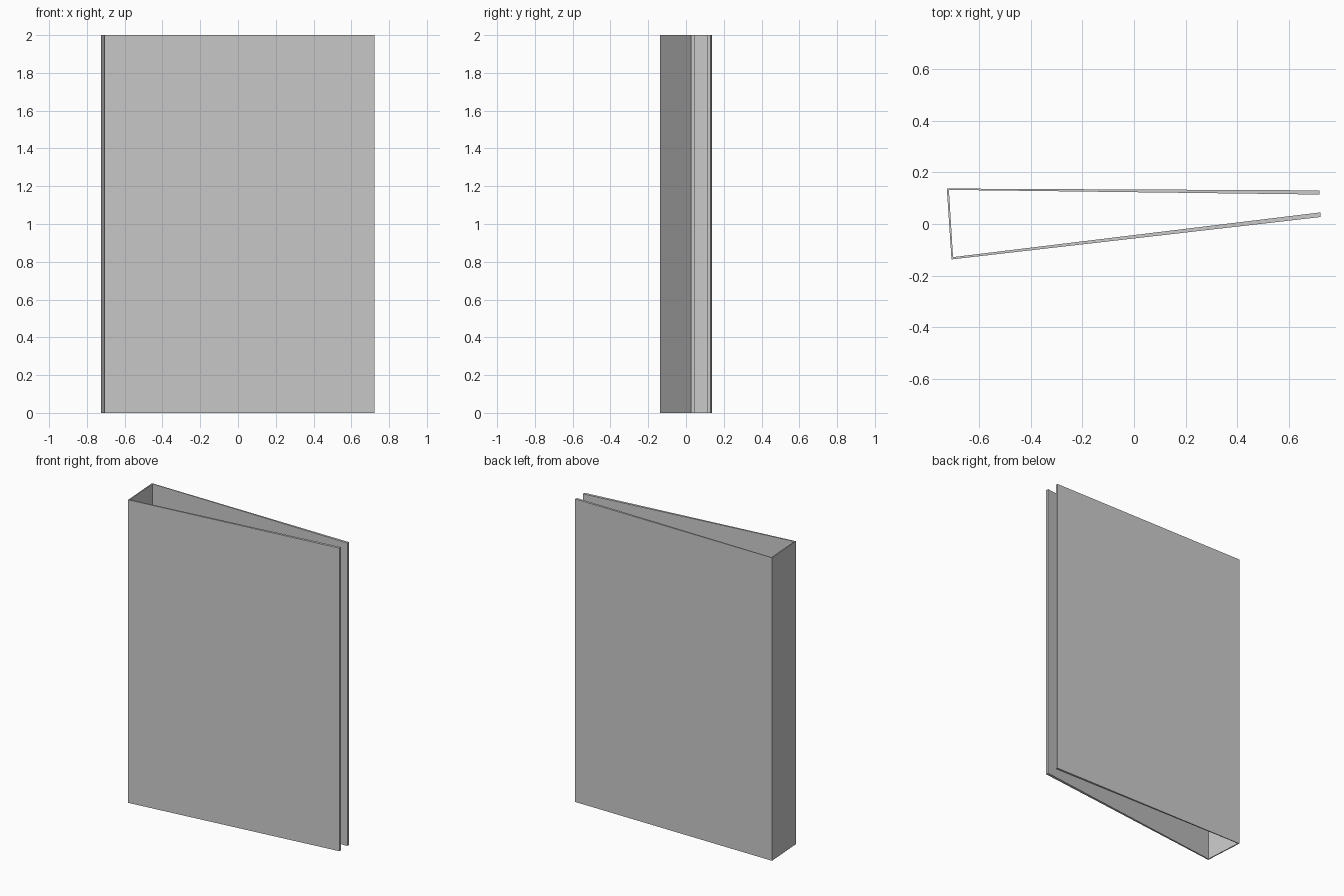
import bpy, bmesh

if "Cube" in bpy.data.objects:
    bpy.data.objects.remove(bpy.data.objects["Cube"])

HEIGHT = 2.0

# C-shaped cross-section seen from above: outer outline, then inner outline
outer = [(0.722, 0.027), (-0.706, -0.137), (-0.724, 0.137), (0.718, 0.130)]
inner = [(0.718, 0.114), (-0.716, 0.132), (-0.700, -0.128), (0.722, 0.045)]

# Folded cover: front board, spine and back board as one extruded shell
bm = bmesh.new()
base = bm.faces.new([bm.verts.new((x, y, 0)) for x, y in outer + inner])
ext = bmesh.ops.extrude_face_region(bm, geom=[base])
top = [v for v in ext["geom"] if isinstance(v, bmesh.types.BMVert)]
bmesh.ops.translate(bm, verts=top, vec=(0, 0, HEIGHT))

# Split the concave rims into clean triangles
rims = [f for f in bm.faces if len(f.verts) > 4]
bmesh.ops.triangulate(bm, faces=rims)
bmesh.ops.recalc_face_normals(bm, faces=bm.faces)

mesh = bpy.data.meshes.new("folder_cover")
bm.to_mesh(mesh)
bm.free()
bpy.context.collection.objects.link(bpy.data.objects.new("folder_cover", mesh))
